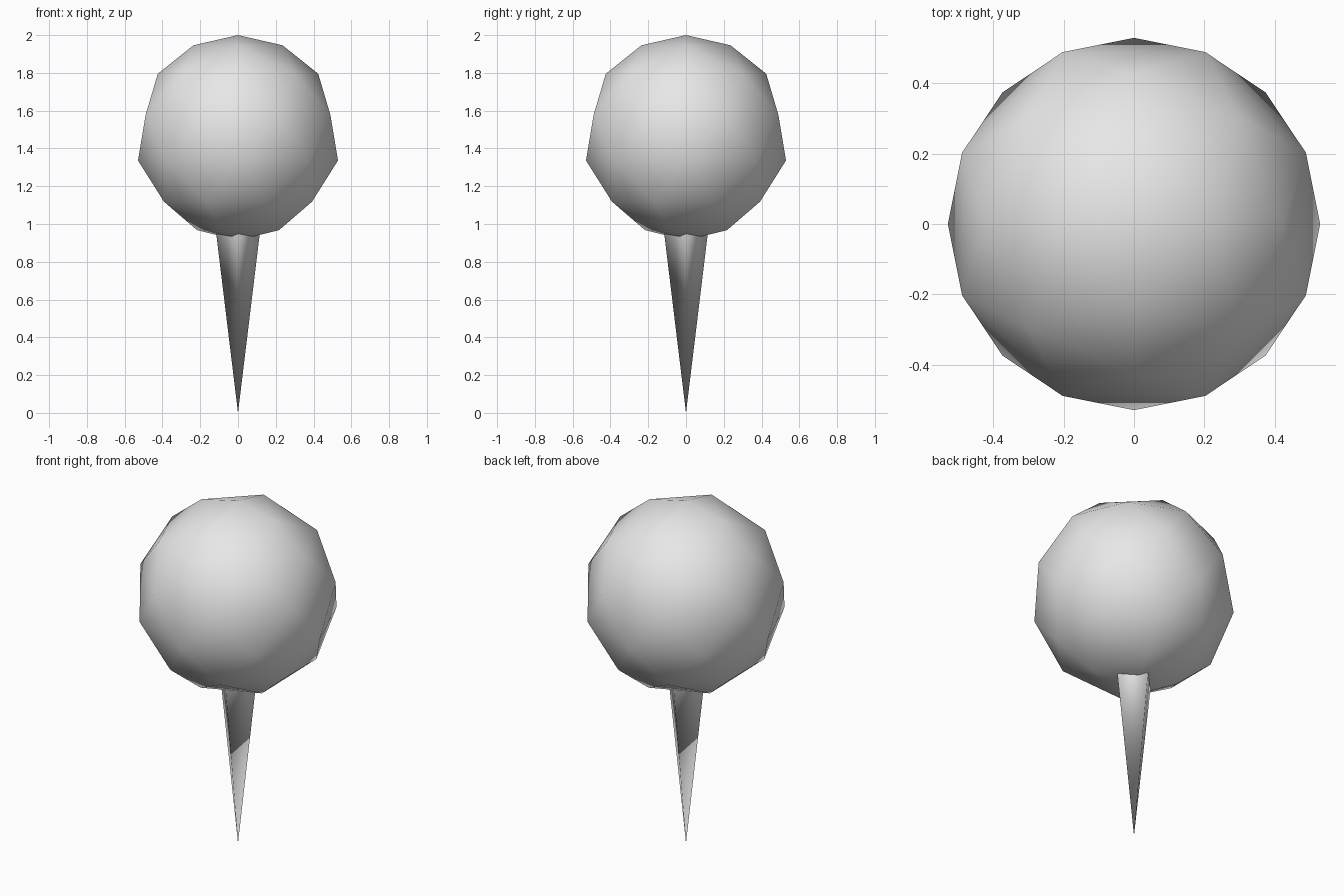
import bpy, bmesh, math

if "Cube" in bpy.data.objects:
    bpy.data.objects.remove(bpy.data.objects["Cube"])

grey = bpy.data.materials.new("light grey")
grey.diffuse_color = (0.8, 0.8, 0.8, 1)
grey.use_nodes = True
grey.node_tree.nodes["Principled BSDF"].inputs["Base Color"].default_value = grey.diffuse_color


def finish(bm, name):
    bmesh.ops.recalc_face_normals(bm, faces=bm.faces)
    for f in bm.faces:
        f.smooth = True
    mesh = bpy.data.meshes.new(name)
    bm.to_mesh(mesh)
    bm.free()
    mesh.materials.append(grey)
    obj = bpy.data.objects.new(name, mesh)
    bpy.context.collection.objects.link(obj)
    return obj


# Faceted ball: seven bands of staggered rings skinned with triangles
R, CENTRE, BANDS = 0.543, 1.457, 7
# (points in ring, turn in degrees) from the top pole to the bottom pole
rings = [(1, 0), (4, 0), (8, 0), (8, 22.5), (8, 0), (8, 22.5), (4, -22.5), (1, 0)]
bm = bmesh.new()
for i, (count, turn) in enumerate(rings):
    polar = math.pi * i / BANDS
    for k in range(count):
        a = math.radians(turn) + math.tau * k / count
        bm.verts.new((R * math.sin(polar) * math.cos(a),
                      R * math.sin(polar) * math.sin(a),
                      CENTRE + R * math.cos(polar)))
bmesh.ops.convex_hull(bm, input=bm.verts[:])
finish(bm, "ball")

# Four-sided spike: point on the ground, wide end inside the ball
TOP, SLOPE = 1.64, 0.1215
bm = bmesh.new()
tip = bm.verts.new((0, 0, 0))
base = [bm.verts.new((TOP * SLOPE * math.cos(k * math.pi / 2),
                      TOP * SLOPE * math.sin(k * math.pi / 2), TOP)) for k in range(4)]
for k in range(4):
    bm.faces.new((tip, base[(k + 1) % 4], base[k]))
bm.faces.new(base)
finish(bm, "spike")
